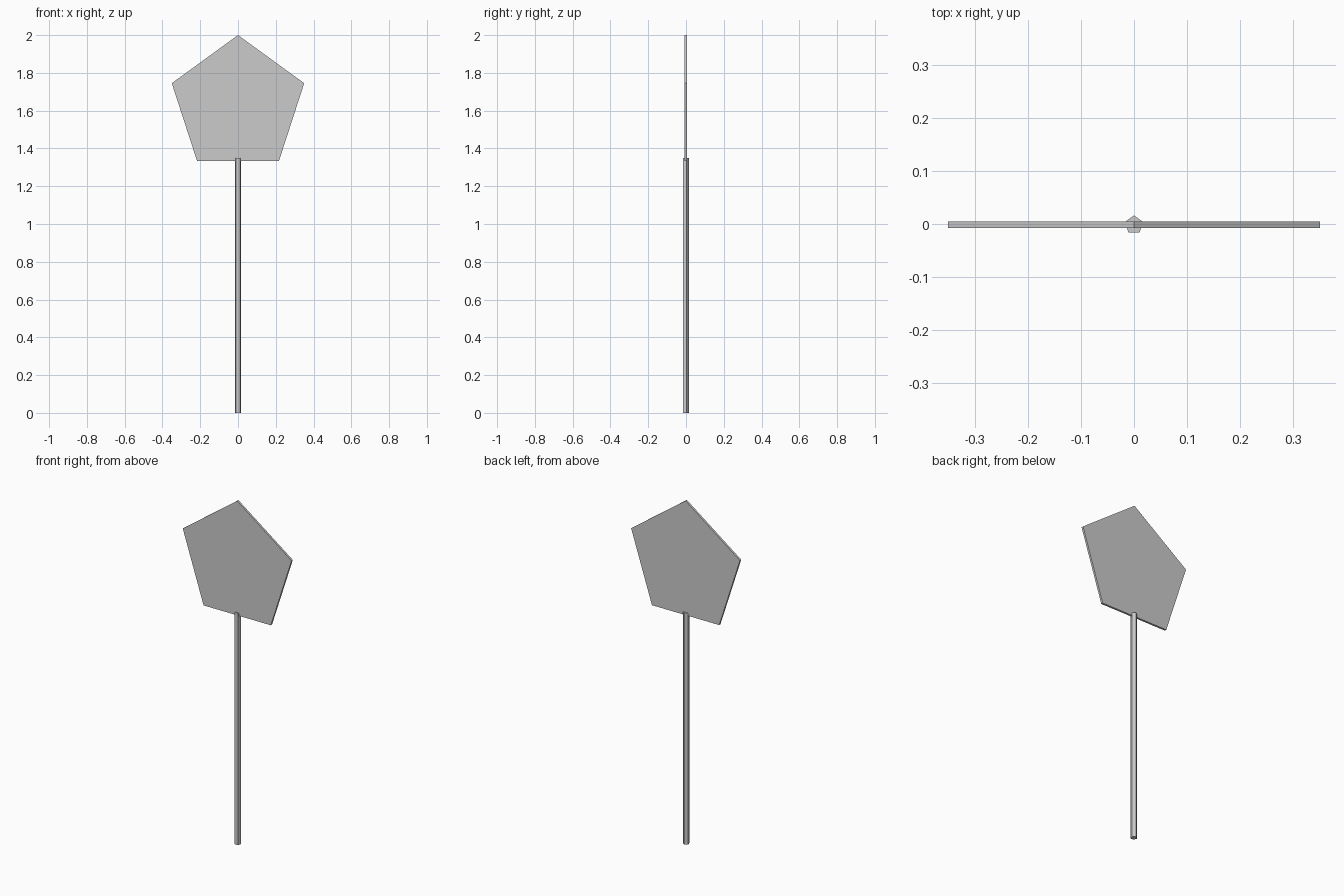
import bpy
from math import cos, sin, pi, radians

if "Cube" in bpy.data.objects:
    bpy.data.objects.remove(bpy.data.objects["Cube"])


def five_sided(name, radius, depth, location, rotation):
    bpy.ops.mesh.primitive_cylinder_add(vertices=5, radius=radius, depth=depth,
                                        location=location, rotation=rotation)
    ob = bpy.context.object
    ob.name = name
    return ob


POLE_R, POLE_H = 0.018, 1.35
SIGN_R, SIGN_T = 0.3686, 0.012
# Shift so the pentagonal section is centred front to back
y = -POLE_R * (1 - cos(pi / 5)) / 2

# Pole: pentagonal rod with one ridge at the back
five_sided("pole", POLE_R, POLE_H, (0, y, POLE_H / 2), (0, 0, 0))

# Sign plate: thin upright pentagon, point up
five_sided("sign_plate", SIGN_R, SIGN_T, (0, y, 2 - SIGN_R), (radians(90), 0, 0))
